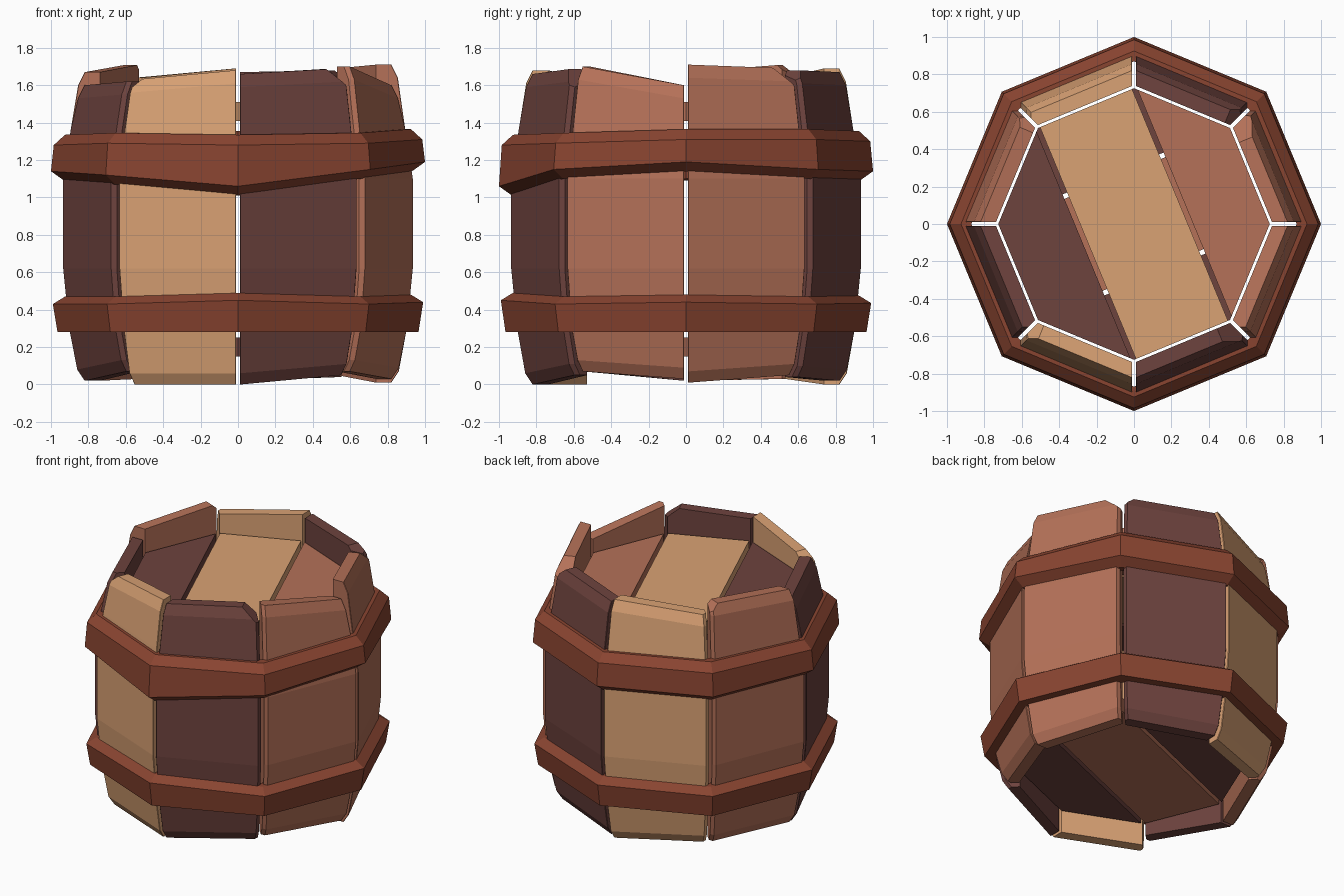
import bpy, bmesh, math
from mathutils import Vector

if "Cube" in bpy.data.objects:
    bpy.data.objects.remove(bpy.data.objects["Cube"])


def material(name, rgb):
    m = bpy.data.materials.new(name)
    m.diffuse_color = (*rgb, 1)
    m.use_nodes = True
    m.node_tree.nodes["Principled BSDF"].inputs["Base Color"].default_value = m.diffuse_color
    return m


TAN = material("tan_wood", (0.70, 0.36, 0.175))
RED = material("reddish_wood", (0.46, 0.165, 0.098))
DARK = material("dark_wood", (0.155, 0.056, 0.048))
HOOP = material("rust_hoop", (0.25, 0.058, 0.030))


def ray(deg):
    a = math.radians(deg)
    return Vector((math.cos(a), math.sin(a), 0))


def finish(bm, name, mat):
    bmesh.ops.recalc_face_normals(bm, faces=bm.faces)
    me = bpy.data.meshes.new(name)
    bm.to_mesh(me)
    bm.free()
    me.materials.append(mat)
    ob = bpy.data.objects.new(name, me)
    bpy.context.collection.objects.link(ob)


def loft(bm, rings, closed=False):
    """Skin equal-length point rings; cap the ends unless the loft closes."""
    vs = [[bm.verts.new(p) for p in r] for r in rings]
    n = len(vs[0])
    for i in range(len(vs) if closed else len(vs) - 1):
        a, b = vs[i], vs[(i + 1) % len(vs)]
        for j in range(n):
            bm.faces.new((a[j], a[(j + 1) % n], b[(j + 1) % n], b[j]))
    if not closed:
        bm.faces.new(vs[0])
        bm.faces.new(vs[-1])


def cut(bm, point, normal):
    """Slice away everything beyond the plane and close the hole."""
    geom = bm.verts[:] + bm.edges[:] + bm.faces[:]
    bmesh.ops.bisect_plane(bm, geom=geom, plane_co=point, plane_no=normal, clear_outer=True)
    bmesh.ops.holes_fill(bm, edges=[e for e in bm.edges if e.is_boundary], sides=0)


# Staves: colour, top z at start/end, bottom z at start/end, chipped top corners
STAVES = [
    (RED, 1.71, 1.69, 0.01, 0.05, "e"),
    (DARK, 1.68, 1.67, 0.04, 0.02, "s"),
    (TAN, 1.69, 1.64, 0.00, 0.03, ""),
    (RED, 1.71, 1.67, 0.03, 0.02, "s"),
    (DARK, 1.60, 1.62, 0.02, 0.07, ""),
    (TAN, 1.63, 1.68, 0.00, 0.00, "s"),
    (DARK, 1.66, 1.69, 0.00, 0.05, "e"),
    (RED, 1.70, 1.60, 0.07, 0.03, ""),
]
GAP, INNER = 0.011, 0.742

for i, (mat, ts, te, bs, be, chips) in enumerate(STAVES):
    s, e = ray(45 * i), ray(45 * i + 45)
    t = (e - s).normalized()
    chs, che = (0.03, 0.0) if i % 2 else (0.0, 0.03)   # chamfer alternate seams
    chs, che = max(chs, 0.004), max(che, 0.004)
    # (outer radius, z at start, z at end)
    levels = [(0.825, bs, be), (0.865, bs + 0.06, be + 0.06), (0.908, 0.3, 0.3),
              (0.94, 0.62, 0.62), (0.94, 1.1, 1.1), (0.90, 1.36, 1.36),
              (0.86, ts - 0.07, te - 0.07), (0.825, ts, te)]
    rings = []
    for r, zs, ze in levels:
        us, ue = Vector((0, 0, zs)), Vector((0, 0, ze))
        rings.append([s * INNER + t * GAP + us,
                      s * (r - chs) + t * GAP + us,
                      s * r + t * (GAP + chs * 0.8) + us,
                      e * r - t * (GAP + che * 0.8) + ue,
                      e * (r - che) - t * GAP + ue,
                      e * INNER - t * GAP + ue])
    bm = bmesh.new()
    loft(bm, rings)
    up = Vector((0, 0, 1))
    if "e" in chips:
        cut(bm, e * 0.84 - t * 0.13 + up * te, t * 0.65 + up * 0.76)
    if "s" in chips:
        cut(bm, s * 0.84 + t * 0.08 + up * ts, -t * 0.65 + up * 0.76)
    finish(bm, f"stave_{i + 1}", mat)


# Heads: octagon boards sawn into three planks, top and bottom set crosswise
def head(name, z0, z1, across, mats):
    n = ray(across)
    d = 0.73 * math.cos(math.radians(67.5))
    g = 0.013
    spans = [(None, -d - g), (-d + g, d - g), (d + g, None)]
    for k, ((lo, hi), mat) in enumerate(zip(spans, mats)):
        bm = bmesh.new()
        loft(bm, [[ray(45 * j) * 0.726 + Vector((0, 0, z)) for j in range(8)] for z in (z0, z1)])
        if lo is not None:
            cut(bm, n * lo, -n)
        if hi is not None:
            cut(bm, n * hi, n)
        finish(bm, f"{name}_plank_{k + 1}", mat)


head("top_head", 1.41, 1.51, 22.5, (DARK, TAN, RED))
head("bottom_head", 0.15, 0.25, 112.5, (DARK, RED, DARK))


# Hoops: octagon bands, one profile per corner so they can sit unevenly
def hoop(name, profiles):
    bm = bmesh.new()
    loft(bm, [[ray(45 * i) * r + Vector((0, 0, z)) for r, z in p]
              for i, p in enumerate(profiles)], closed=True)
    finish(bm, name, HOOP)


low = [1.19, 1.15, 1.14, 1.14, 1.14, 1.12, 1.06, 1.15]
high = [1.31, 1.31, 1.30, 1.30, 1.28, 1.29, 1.28, 1.29]
hoop("upper_hoop", [[(0.87, a - 0.04), (0.93, a - 0.05), (1.0, a), (0.985, b),
                     (0.925, b + 0.055), (0.87, b + 0.055)] for a, b in zip(low, high)])

crest = [0.44, 0.43, 0.435, 0.43, 0.43, 0.43, 0.45, 0.43]
hoop("lower_hoop", [[(0.87, 0.28), (0.965, 0.28), (0.99, c), (0.925, c + 0.04), (0.87, c + 0.04)]
                    for c in crest])
